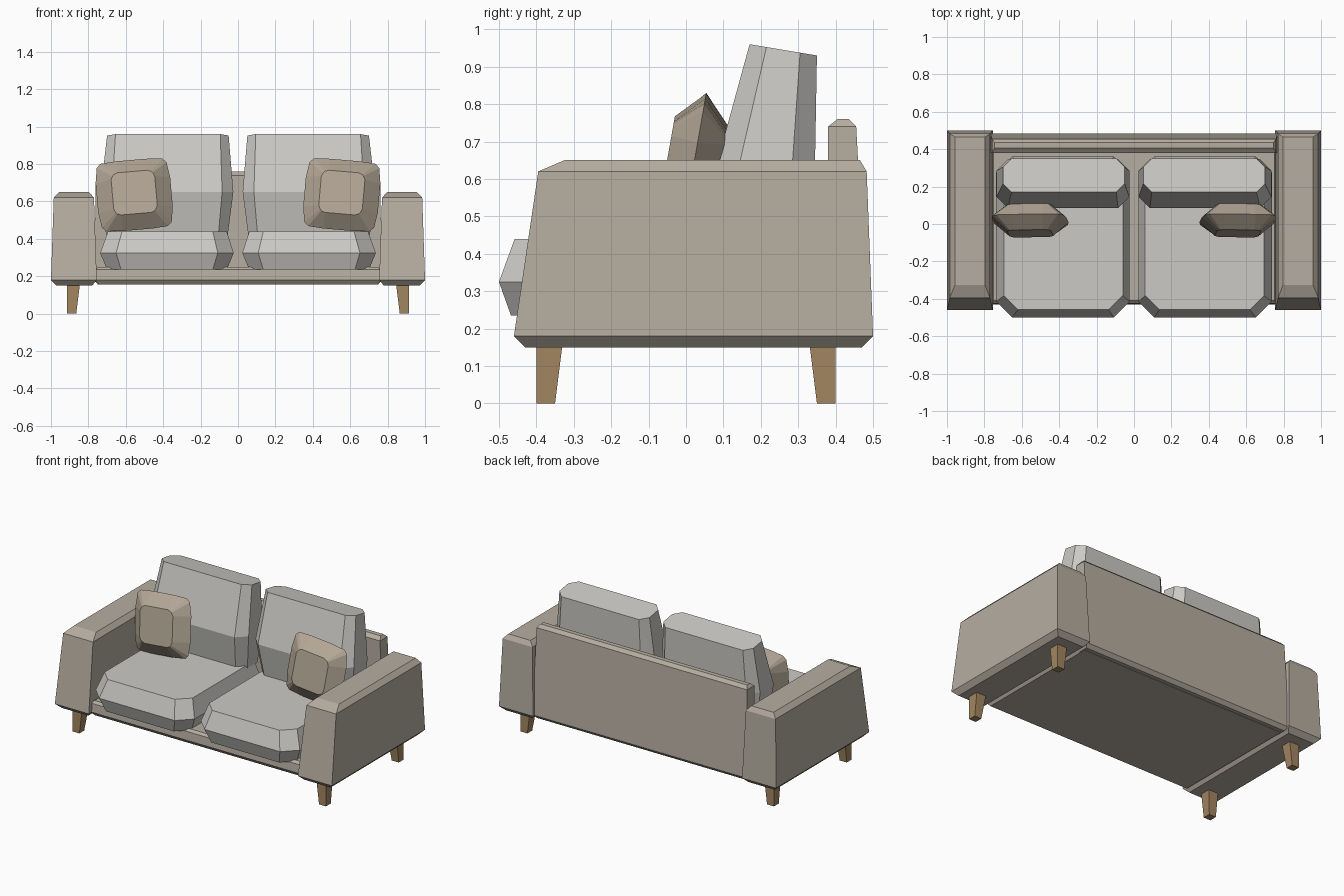
import bpy, bmesh
from math import radians
from mathutils import Matrix, Vector

if "Cube" in bpy.data.objects:
    bpy.data.objects.remove(bpy.data.objects["Cube"])


def material(name, rgb):
    m = bpy.data.materials.new(name)
    m.diffuse_color = (*rgb, 1)
    m.use_nodes = True
    m.node_tree.nodes["Principled BSDF"].inputs["Base Color"].default_value = m.diffuse_color
    return m


BODY = material("body_fabric", (0.47, 0.42, 0.355))
CUSHION = material("cushion_fabric", (0.60, 0.59, 0.56))
PILLOW = material("pillow_fabric", (0.45, 0.38, 0.30))
WOOD = material("wood", (0.36, 0.24, 0.12))


def loft(name, rings, mat, side=1):
    """Skin a stack of equal-length point rings, capped; side=-1 mirrors in x."""
    bm = bmesh.new()
    loops = [[bm.verts.new((p[0] * side, p[1], p[2])) for p in r] for r in rings]
    n = len(loops[0])
    for a, b in zip(loops, loops[1:]):
        for i in range(n):
            j = (i + 1) % n
            bm.faces.new((a[i], a[j], b[j], b[i]))
    bm.faces.new(loops[0])
    bm.faces.new(loops[-1])
    bmesh.ops.recalc_face_normals(bm, faces=bm.faces)
    me = bpy.data.meshes.new(name)
    bm.to_mesh(me)
    bm.free()
    me.materials.append(mat)
    ob = bpy.data.objects.new(name, me)
    bpy.context.collection.objects.link(ob)
    return ob


def rect(x0, x1, y0, y1, z):
    return [(x0, y0, z), (x1, y0, z), (x1, y1, z), (x0, y1, z)]


def octagon(x0, x1, y0, y1, z, c, drop=0):
    """Rectangle with cut corners; drop lowers the rear edge."""
    pts = [(x0 + c, y0), (x1 - c, y0), (x1, y0 + c), (x1, y1 - c),
           (x1 - c, y1), (x0 + c, y1), (x0, y1 - c), (x0, y0 + c)]
    return [(x, y, z - drop * (y - y0) / (y1 - y0)) for x, y in pts]


# Base and backrest
loft("base", [rect(-.745, .745, -.41, .44, .155), rect(-.765, .765, -.43, .45, .18),
              rect(-.76, .76, -.425, .45, .235), rect(-.75, .75, -.41, .44, .25)], BODY)
loft("backrest", [rect(-.75, .75, .40, .465, .157), rect(-.768, .768, .38, .485, .18),
                  rect(-.76, .76, .38, .455, .74), rect(-.745, .745, .405, .435, .76)], BODY)


def pillow_rings():
    def loop(corner, y):
        q1 = corner
        q2 = [(-u, v) for u, v in reversed(q1)]
        q3 = [(-u, -v) for u, v in q1]
        q4 = [(u, -v) for u, v in reversed(q1)]
        return [Vector((u, y, v)) for u, v in q1 + q2 + q3 + q4]
    rim = [(.2, .08), (.187, .163), (.165, .184), (.08, .19)]
    flat = [(.117, .08), (.107, .1), (.1, .107), (.08, .115)]
    m = (Matrix.Translation((-.555, .02, .635)) @ Matrix.Rotation(radians(-10), 4, 'X')
         @ Matrix.Rotation(radians(-5), 4, 'Y'))
    return [[m @ p for p in loop(c, y)] for c, y in ((flat, -.072), (rim, 0), (flat, .072))]


for side, tag in ((1, "left"), (-1, "right")):
    # Armrest: sloping front, bevelled foot and top
    loft(f"{tag}_arm", [rect(-.97, -.78, -.43, .47, .15), rect(-1, -.755, -.46, .5, .18),
                        rect(-.985, -.77, -.395, .483, .62),
                        rect(-.957, -.797, -.325, .465, .65)], BODY, side)
    # Seat cushion
    loft(f"{tag}_seat_cushion", [octagon(-.70, -.06, -.468, .33, .235, .075),
                                 octagon(-.737, -.023, -.5, .36, .325, .085),
                                 octagon(-.695, -.06, -.458, .33, .44, .075)], CUSHION, side)
    # Back cushion
    loft(f"{tag}_back_cushion", [octagon(-.705, -.055, .125, .33, .42, .05),
                                 octagon(-.735, -.025, .085, .345, .65, .06),
                                 octagon(-.70, -.05, .17, .35, .96, .045, .03)], CUSHION, side)
    # Throw pillow
    loft(f"{tag}_throw_pillow", pillow_rings(), PILLOW, side)
    # Tapered legs, vertical on the outer faces
    for end, k in (("front", -1), ("rear", 1)):
        loft(f"{tag}_{end}_leg", [rect(-.915, -.865, k * .40, k * .35, 0),
                                  rect(-.915, -.845, k * .40, k * .33, .16)], WOOD, side)
